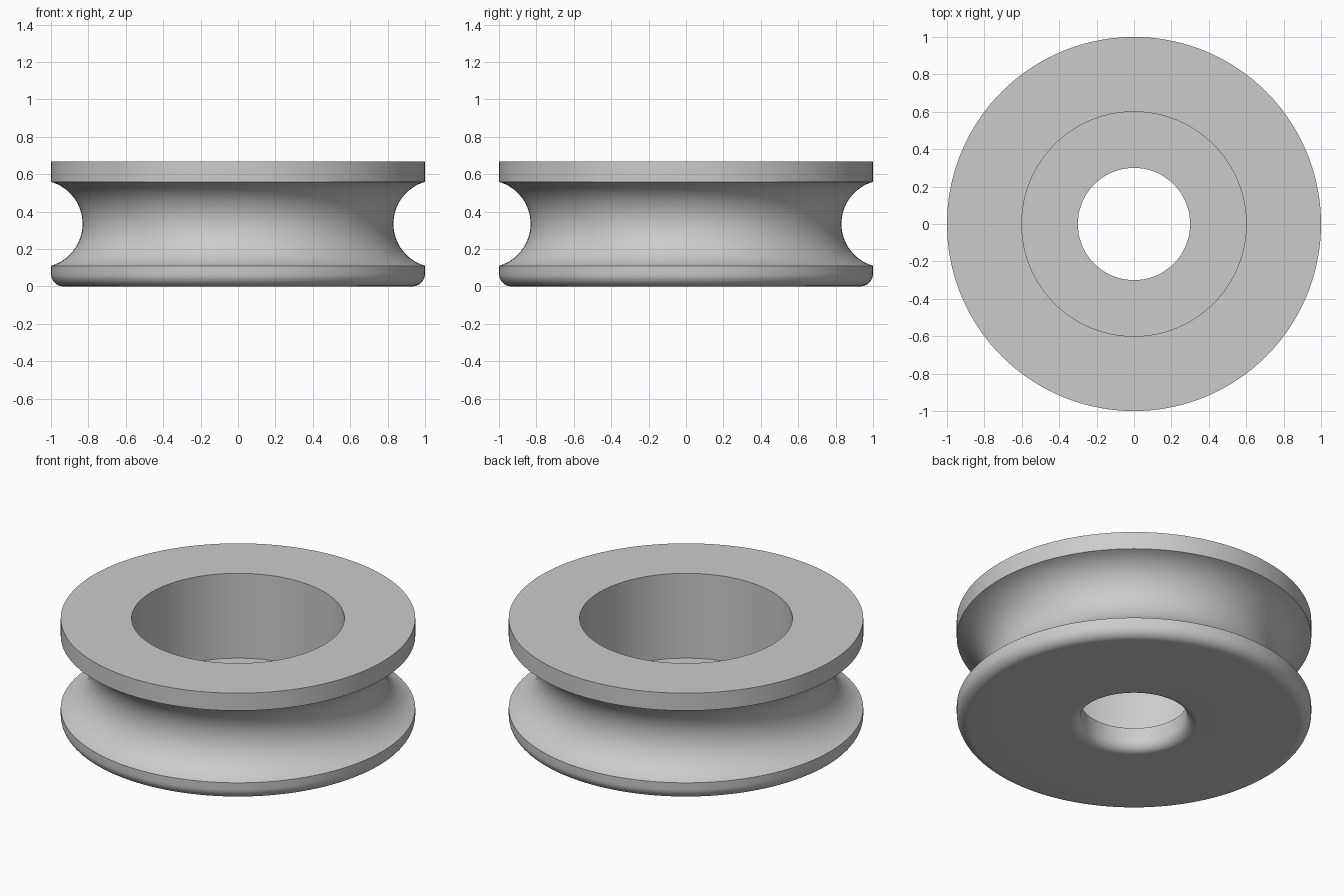
import bpy, bmesh
from math import sin, cos, asin, radians, pi

cube = bpy.data.objects.get("Cube")
if cube:
    bpy.data.objects.remove(cube, do_unlink=True)

# Main dimensions
HEIGHT, RIM, BORE, HOLE, FLOOR = 0.668, 1.0, 0.6, 0.3, 0.14
GROOVE_LOW, GROOVE_HIGH, GROOVE_DEPTH = 0.11, 0.559, 0.169
EDGE, HOLE_EDGE = 0.068, 0.06
SEGMENTS = 144


def arc(cx, cz, radius, start, end, steps):
    """Points along a circular arc, angles in radians."""
    angles = [start + (end - start) * i / steps for i in range(steps + 1)]
    return [(cx + radius * cos(a), cz + radius * sin(a)) for a in angles]


# Groove circle from its chord and depth
half = (GROOVE_HIGH - GROOVE_LOW) / 2
groove_r = (half ** 2 + GROOVE_DEPTH ** 2) / (2 * GROOVE_DEPTH)
groove_x = RIM - GROOVE_DEPTH + groove_r
spread = asin(half / groove_r)

# Closed cross-section: rounded base, grooved side, top, bore and through hole
profile = arc(HOLE + HOLE_EDGE, HOLE_EDGE, HOLE_EDGE, pi, 1.5 * pi, 10)
profile += arc(RIM - EDGE, EDGE, EDGE, -pi / 2, 0, 10)
profile += arc(groove_x, (GROOVE_LOW + GROOVE_HIGH) / 2, groove_r,
               pi + spread, pi - spread, 32)
profile += [(RIM, HEIGHT), (BORE, HEIGHT), (BORE, FLOOR), (HOLE, FLOOR)]

# Revolve the section around the vertical axis
bm = bmesh.new()
verts = [bm.verts.new((x, 0, z)) for x, z in profile]
edges = [bm.edges.new((a, b)) for a, b in zip(verts, verts[1:] + verts[:1])]
bmesh.ops.spin(bm, geom=verts + edges, cent=(0, 0, 0), axis=(0, 0, 1),
               angle=2 * pi, steps=SEGMENTS, use_merge=False)
bmesh.ops.remove_doubles(bm, verts=bm.verts, dist=0.0001)
bmesh.ops.recalc_face_normals(bm, faces=bm.faces)
mesh = bpy.data.meshes.new("grooved_wheel")
bm.to_mesh(mesh)
bm.free()

# Plain grey material
grey = bpy.data.materials.new("light grey")
grey.use_nodes = True
colour = (0.6, 0.6, 0.6, 1)
grey.diffuse_color = colour
grey.node_tree.nodes["Principled BSDF"].inputs["Base Color"].default_value = colour
mesh.materials.append(grey)

wheel = bpy.data.objects.new("grooved_wheel", mesh)
bpy.context.collection.objects.link(wheel)
bpy.context.view_layer.objects.active = wheel
wheel.select_set(True)
bpy.ops.object.shade_smooth_by_angle(angle=radians(30))
